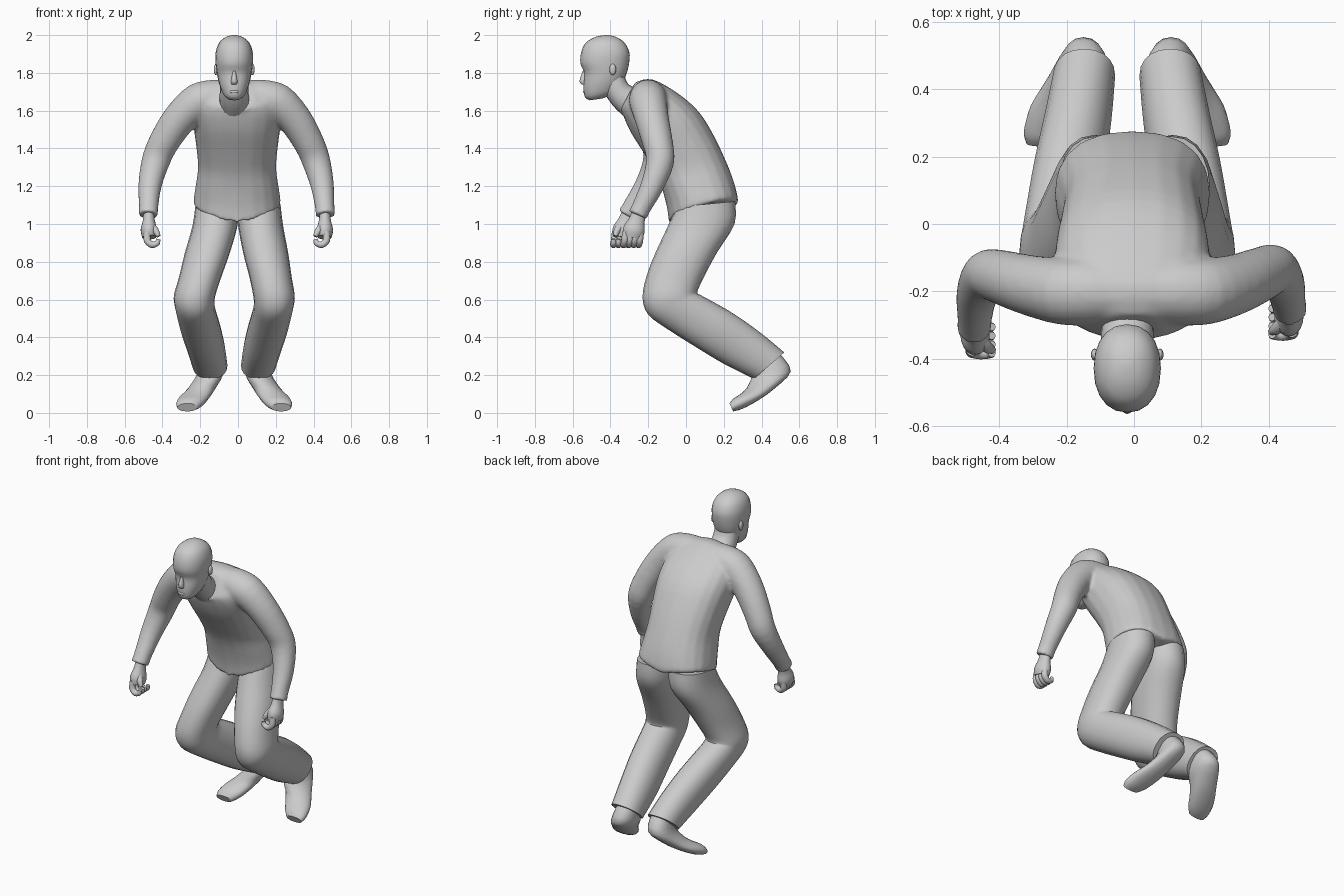
import bpy
import bmesh
import math
from mathutils import Vector

cube = bpy.data.objects.get("Cube")
if cube:
    bpy.data.objects.remove(cube, do_unlink=True)

GREY = (0.6, 0.6, 0.6, 1.0)
grey = bpy.data.materials.new("plain grey")
grey.use_nodes = True
grey.diffuse_color = GREY
grey.node_tree.nodes["Principled BSDF"].inputs["Base Color"].default_value = GREY

SIDES = 20


def finish(name, bm, angle=50):
    """Turn a bmesh into a named, smooth shaded object."""
    bmesh.ops.recalc_face_normals(bm, faces=bm.faces)
    mesh = bpy.data.meshes.new(name)
    bm.to_mesh(mesh)
    bm.free()
    mesh.materials.append(grey)
    obj = bpy.data.objects.new(name, mesh)
    bpy.context.collection.objects.link(obj)
    bpy.ops.object.select_all(action='DESELECT')
    obj.select_set(True)
    bpy.context.view_layer.objects.active = obj
    bpy.ops.object.shade_smooth_by_angle(angle=math.radians(angle))
    return obj


def ring(center, u, v, power=2.0, lift=0.0):
    """Superellipse cross-section; lift raises its two sides."""
    points = []
    for i in range(SIDES):
        a = math.tau * i / SIDES
        c, s = math.cos(a), math.sin(a)
        cc = math.copysign(abs(c) ** (2 / power), c)
        ss = math.copysign(abs(s) ** (2 / power), s)
        points.append(center + u * cc + v * ss + Vector((0, 0, lift * abs(cc))))
    return points


def spline(a, b, c, d, t):
    """Catmull-Rom step between b and c."""
    return 0.5 * (2 * b + (c - a) * t + (2 * a - 5 * b + 4 * c - d) * t * t
                  + (3 * b - a - 3 * c + d) * t ** 3)


def loft(name, rings, steps=3):
    """Smooth capped skin through the given rings."""
    full = []
    last = len(rings) - 1
    for i in range(last):
        a, b = rings[max(i - 1, 0)], rings[i]
        c, d = rings[i + 1], rings[min(i + 2, last)]
        for k in range(steps):
            full.append([spline(*p, k / steps) for p in zip(a, b, c, d)])
    full.append(rings[-1])
    bm = bmesh.new()
    rows = [[bm.verts.new(p) for p in r] for r in full]
    for low, high in zip(rows, rows[1:]):
        for i in range(SIDES):
            j = (i + 1) % SIDES
            bm.faces.new((low[i], low[j], high[j], high[i]))
    bm.faces.new(rows[0])
    bm.faces.new(rows[-1])
    return finish(name, bm)


def section(x, half, front, back, power=2.2, lift=0.0):
    """Ring spanning a front and a back point of the side profile."""
    f, b = Vector((x, *front)), Vector((x, *back))
    return ring((f + b) / 2, Vector((half, 0, 0)), (b - f) / 2, power, lift)


def tube(name, path, squash=1.0):
    """Round limb along (point, radius) pairs."""
    rings = []
    for i, (p, r) in enumerate(path):
        before, after = path[max(i - 1, 0)][0], path[min(i + 1, len(path) - 1)][0]
        t = (after - before).normalized()
        u = t.cross(Vector((0, 1, 0))).normalized()
        rings.append(ring(p, u * r * squash, u.cross(t) * r))
    return loft(name, rings)


def ball(name, center, size):
    bm = bmesh.new()
    bmesh.ops.create_uvsphere(bm, u_segments=12, v_segments=8, radius=1)
    bmesh.ops.scale(bm, vec=size, verts=bm.verts)
    bmesh.ops.translate(bm, vec=center, verts=bm.verts)
    return finish(name, bm)


# Shirt, from the pointed hem up to the neckline: half width, front, back, lift
SHIRT = [
    (.232, (-.09, 1.0), (.272, 1.1), .055),
    (.23, (-.1, 1.08), (.276, 1.13), .03),
    (.22, (-.125, 1.18), (.255, 1.22), 0),
    (.207, (-.16, 1.27), (.213, 1.33), 0),
    (.217, (-.22, 1.37), (.152, 1.46), 0),
    (.232, (-.29, 1.48), (.072, 1.59), 0),
    (.227, (-.327, 1.56), (-.04, 1.69), 0),
    (.18, (-.34, 1.6), (-.18, 1.767), 0),
    (.09, (-.35, 1.6), (-.27, 1.75), 0),
]
shirt_parts = [loft("shirt", [section(-.005, w, f, b, 2.4, up) for w, f, b, up in SHIRT])]

# Neck and head
HEAD_X = -.02
NECK = [
    (.08, (-.33, 1.57), (-.22, 1.7)),
    (.077, (-.39, 1.63), (-.305, 1.74)),
    (.072, (-.45, 1.72), (-.33, 1.81)),
]
loft("neck", [section(HEAD_X, *r) for r in NECK])

HEAD = [
    (.03, (-.51, 1.655), (-.44, 1.665)),
    (.058, (-.537, 1.675), (-.37, 1.7)),
    (.08, (-.543, 1.735), (-.335, 1.75)),
    (.092, (-.54, 1.8), (-.313, 1.8)),
    (.099, (-.559, 1.85), (-.3, 1.86)),
    (.098, (-.555, 1.91), (-.3, 1.91)),
    (.08, (-.53, 1.96), (-.325, 1.96)),
    (.045, (-.48, 1.99), (-.37, 1.99)),
    (.01, (-.43, 2.0), (-.41, 2.0)),
]
loft("head", [section(HEAD_X, *r) for r in HEAD])

NOSE = [
    (.007, (-.547, 1.81), (-.52, 1.81)),
    (.017, (-.564, 1.757), (-.52, 1.757)),
    (.013, (-.55, 1.738), (-.52, 1.738)),
]
loft("nose", [section(HEAD_X, *r) for r in NOSE])
ball("lips", (HEAD_X, -.535, 1.7), (.026, .011, .009))

# Trouser leg from hip to hem, and shoe from ankle to toe
LEG = [
    (.11, .115, (-.05, 1.09), (.26, 1.12)),
    (.12, .119, (-.1, .98), (.257, 1.0)),
    (.147, .119, (-.165, .84), (.165, .85)),
    (.172, .112, (-.21, .72), (.095, .72)),
    (.19, .11, (-.23, .61), (.06, .64)),
    (.19, .106, (-.2, .52), (.075, .625)),
    (.178, .105, (-.1, .445), (.14, .59)),
    (.155, .105, (.05, .35), (.26, .52)),
    (.128, .1, (.2, .26), (.4, .42)),
    (.108, .092, (.36, .18), (.52, .32)),
]
SHOE = [
    (.1, .064, (.38, .24), (.5, .31)),
    (.11, .07, (.345, .18), (.555, .22)),
    (.152, .073, (.32, .13), (.47, .13)),
    (.19, .08, (.285, .098), (.385, .068)),
    (.215, .072, (.25, .075), (.3, .022)),
    (.228, .052, (.23, .05), (.25, .008)),
]

# Arm from the spine across the shoulder to the cuff, then the hand
ARM = [
    (0, -.2, 1.665, .09), (.12, -.2, 1.665, .1), (.21, -.2, 1.645, .1),
    (.3, -.18, 1.555, .09), (.375, -.15, 1.43, .081), (.415, -.137, 1.33, .075),
    (.447, -.18, 1.2, .062), (.46, -.24, 1.08, .051), (.463, -.255, 1.045, .055),
]
PALM = [(.46, -.245, 1.07, .038), (.46, -.26, 1.02, .042),
        (.46, -.275, .97, .058), (.458, -.285, .93, .05)]
FINGER = [(.468, -.28, .96, .018), (.468, -.285, .912, .019),
          (.442, -.29, .89, .018), (.415, -.29, .9, .015), (.41, -.29, .92, .011)]
THUMB = [(.45, -.28, 1.0, .017), (.425, -.31, .965, .018), (.408, -.32, .935, .011)]

for side, sign in (("left", 1), ("right", -1)):
    right = sign < 0

    def leg_rings(profile):
        rings = []
        for x, half, front, back in profile:
            drop = min(max((1 - front[1]) / .4, 0), 1)
            shift = -.04 * drop if right else 0
            rings.append(section(sign * x + shift, half, front, back))
        return rings

    def place(points, slide=0.0):
        """Mirror a limb path; the right arm reaches further out and forward."""
        path = []
        for x, y, z, r in points:
            t = max(min((1.66 - z) / .6, 1), 0) if right else 0
            out = .06 * t * (1.2 - t)
            path.append((Vector((sign * (x + out), y + slide - .055 * t * t, z)), r))
        return path

    loft(side + "_trouser_leg", leg_rings(LEG))
    loft(side + "_shoe", leg_rings(SHOE))
    shirt_parts.append(tube(side + "_sleeve", place(ARM)))
    tube(side + "_palm", place(PALM), .75)
    for n in range(4):
        tube(f"{side}_finger_{n}", place(FINGER, .026 * (n - 1.5)))
    tube(side + "_thumb", place(THUMB))
    ball(side + "_ear", (HEAD_X + sign * .097, -.388, 1.818), (.011, .018, .03))
    ball(side + "_eye", (HEAD_X + sign * .042, -.515, 1.81), (.016, .014, .009))

# Fuse sleeves and body into one garment with soft shoulders
bpy.ops.object.select_all(action='DESELECT')
for part in shirt_parts:
    part.select_set(True)
shirt = shirt_parts[0]
bpy.context.view_layer.objects.active = shirt
bpy.ops.object.join()
fuse = shirt.modifiers.new("fuse", 'REMESH')
fuse.mode = 'VOXEL'
fuse.voxel_size = .01
fuse.use_smooth_shade = True
soften = shirt.modifiers.new("soften", 'SMOOTH')
soften.factor = .5
soften.iterations = 10
